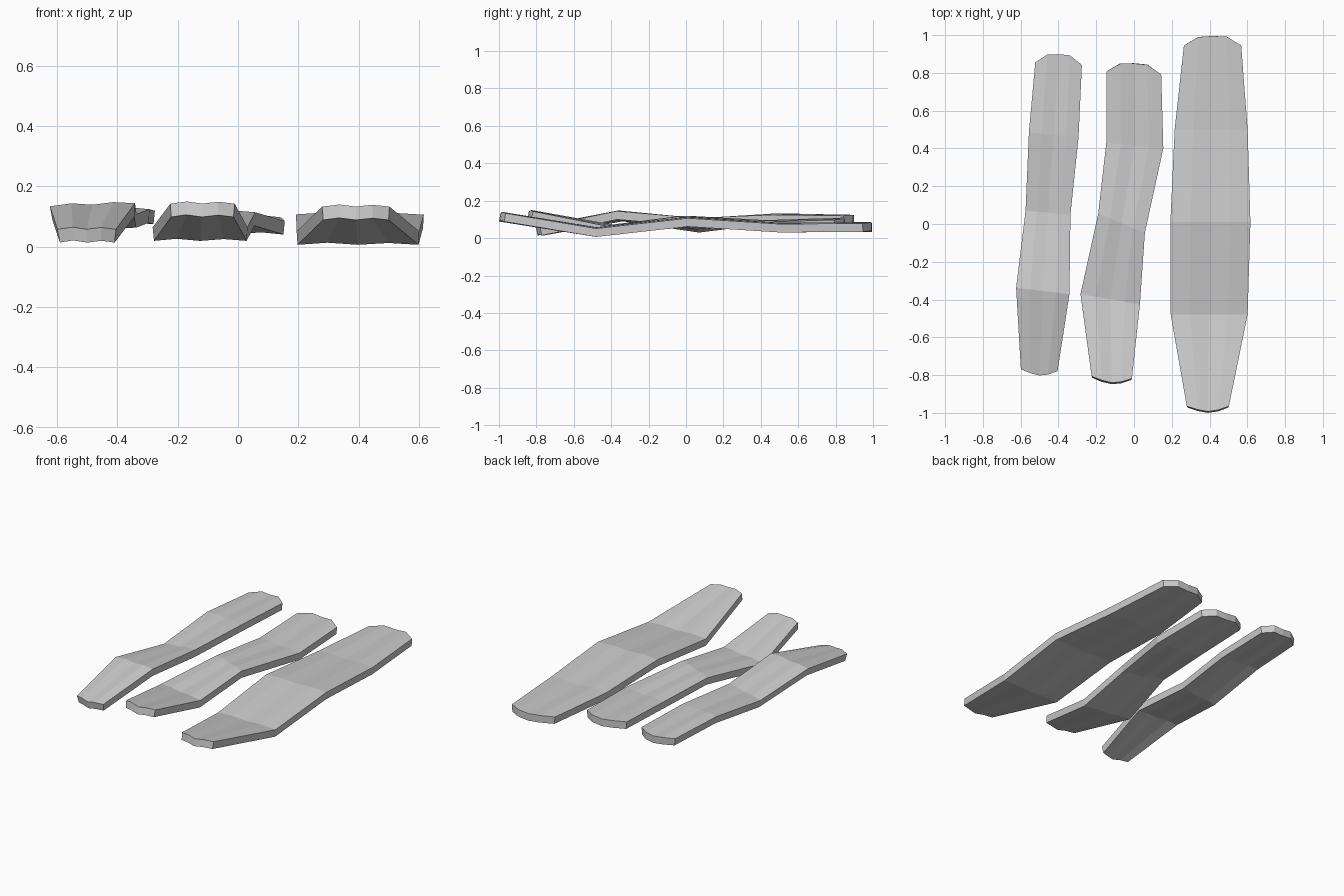
import bpy, bmesh

THICK = 0.045
WAVE = (0, 0.007, 0.0, 0.006, 0)            # ripple across the width
FRONT_BOW = (0, 0.018, 0.028, 0.02, 0)      # rounded ends
BACK_BOW = (0, 0.045, 0.05, 0.047, 0)


def strip(name, stations):
    """Wavy slab: each station is (left x, y, z, right x, y, z) at mid thickness."""
    bm = bmesh.new()
    rows = []
    last = len(stations) - 1
    for i, (xl, yl, zl, xr, yr, zr) in enumerate(stations):
        row = []
        for j in range(5):
            t = j / 4
            y = yl + (yr - yl) * t
            if i == 0:
                y -= FRONT_BOW[j]
            if i == last:
                y += BACK_BOW[j]
            z = zl + (zr - zl) * t + WAVE[j]
            row.append(bm.verts.new((xl + (xr - xl) * t, y, z)))
        rows.append(row)
    for a, b in zip(rows, rows[1:]):
        for j in range(4):
            bm.faces.new((a[j], a[j + 1], b[j + 1], b[j]))
    mesh = bpy.data.meshes.new(name)
    bm.to_mesh(mesh)
    bm.free()
    ob = bpy.data.objects.new(name, mesh)
    bpy.context.collection.objects.link(ob)
    mod = ob.modifiers.new("thickness", 'SOLIDIFY')
    mod.thickness = THICK
    mod.offset = 0
    mod.use_even_offset = False
    return ob


# left strip
strip("left_strip", [
    (-0.595, -0.765, 0.036, -0.407, -0.775, 0.036),
    (-0.620, -0.338, 0.112, -0.343, -0.370, 0.122),
    (-0.570, 0.070, 0.052, -0.337, 0.048, 0.086),
    (-0.553, 0.485, 0.104, -0.295, 0.460, 0.102),
    (-0.520, 0.855, 0.094, -0.278, 0.842, 0.097),
])

# middle strip
strip("middle_strip", [
    (-0.223, -0.810, 0.121, -0.013, -0.822, 0.121),
    (-0.281, -0.372, 0.042, 0.030, -0.425, 0.042),
    (-0.187, 0.055, 0.088, 0.056, -0.045, 0.092),
    (-0.145, 0.430, 0.068, 0.153, 0.400, 0.063),
    (-0.145, 0.808, 0.082, 0.142, 0.793, 0.075),
])

# right strip, the widest and longest
strip("right_strip", [
    (0.281, -0.968, 0.111, 0.501, -0.968, 0.111),
    (0.196, -0.480, 0.029, 0.600, -0.480, 0.029),
    (0.194, 0.010, 0.085, 0.615, 0.010, 0.084),
    (0.217, 0.500, 0.053, 0.600, 0.500, 0.053),
    (0.266, 0.945, 0.056, 0.566, 0.945, 0.056),
])
